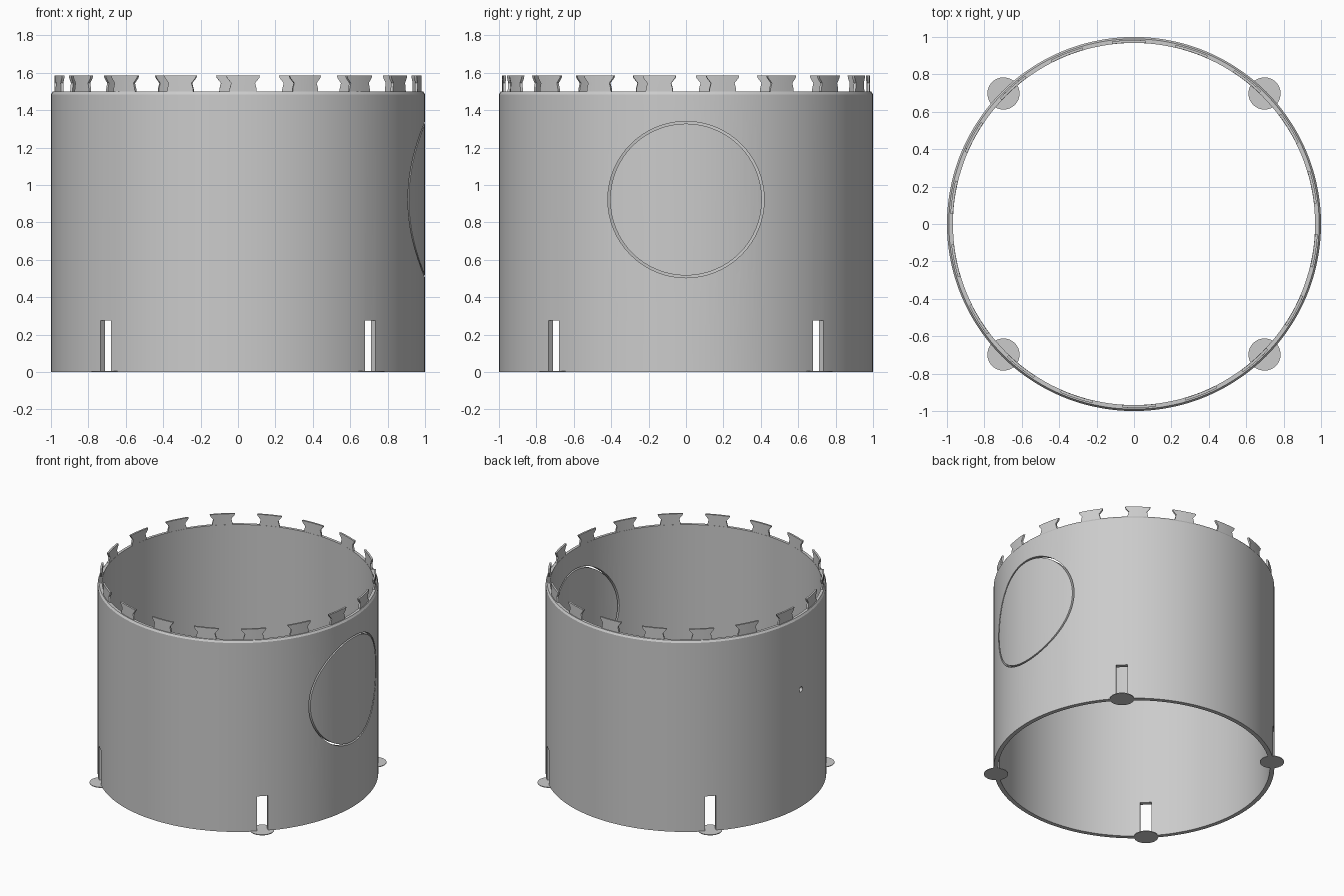
import bpy, bmesh, math
from mathutils import Matrix, Vector

cube = bpy.data.objects.get("Cube")
if cube:
    bpy.data.objects.remove(cube, do_unlink=True)

grey = bpy.data.materials.new("plain grey")
grey.use_nodes = True
COLOUR = (0.6, 0.6, 0.6, 1)
grey.diffuse_color = COLOUR
grey.node_tree.nodes["Principled BSDF"].inputs["Base Color"].default_value = COLOUR

R_OUT, R_IN, WALL_TOP = 1.0, 0.968, 1.5
SEGMENTS = 144
PANEL_Z = 0.922


def make_object(name, bm):
    bmesh.ops.recalc_face_normals(bm, faces=bm.faces)
    mesh = bpy.data.meshes.new(name)
    bm.to_mesh(mesh)
    bm.free()
    mesh.materials.append(grey)
    obj = bpy.data.objects.new(name, mesh)
    bpy.context.collection.objects.link(obj)
    return obj


def lathe(name, profile, segments):
    """Spin a closed (radius, height) profile about z."""
    bm = bmesh.new()
    rings = []
    for i in range(segments):
        a = math.tau * i / segments
        rings.append([bm.verts.new((r * math.cos(a), r * math.sin(a), z)) for r, z in profile])
    n = len(profile)
    for i in range(segments):
        here, after = rings[i], rings[(i + 1) % segments]
        for j in range(n):
            k = (j + 1) % n
            bm.faces.new((here[j], after[j], after[k], here[k]))
    return make_object(name, bm)


def cylinder(name, radius, depth, matrix, segments=48):
    bm = bmesh.new()
    bmesh.ops.create_cone(bm, cap_ends=True, segments=segments, radius1=radius,
                          radius2=radius, depth=depth, matrix=matrix)
    return make_object(name, bm)


def select_only(obj):
    bpy.ops.object.select_all(action="DESELECT")
    obj.select_set(True)
    bpy.context.view_layer.objects.active = obj


def cut(target, cutter):
    cutter.hide_render = True
    mod = target.modifiers.new("cut", "BOOLEAN")
    mod.operation, mod.solver, mod.object = "DIFFERENCE", "EXACT", cutter
    select_only(target)
    bpy.ops.object.modifier_apply(modifier=mod.name)
    bpy.data.objects.remove(cutter, do_unlink=True)


def smooth(obj):
    select_only(obj)
    bpy.ops.object.shade_smooth_by_angle(angle=math.radians(30))


# Round wall with a small chamfer on its outer rim
wall = lathe("wall", [(R_IN, 0), (R_OUT, 0), (R_OUT, WALL_TOP - 0.015),
                      (R_OUT - 0.01, WALL_TOP), (R_IN, WALL_TOP)], SEGMENTS)

# Circular seam around the side panel
seam = lathe("seam_cutter", [(0.406, -0.2), (0.418, -0.2), (0.418, 0.2), (0.406, 0.2)], 64)
seam.matrix_world = Matrix.Translation((1, 0, PANEL_Z)) @ Matrix.Rotation(math.pi / 2, 4, "Y")
bpy.context.view_layer.update()
cut(wall, seam)

# Small hole opposite the panel
cut(wall, cylinder("hole_cutter", 0.02, 0.3, Matrix.Translation((-1, 0, PANEL_Z))
                   @ Matrix.Rotation(math.pi / 2, 4, "Y"), 24))

# Four upright slots at the foot of the wall, each over a thin round foot pad
for i in range(4):
    turn = Matrix.Rotation(math.pi / 4 + i * math.pi / 2, 4, "Z")
    bm = bmesh.new()
    bmesh.ops.create_cube(bm, matrix=turn @ Matrix.Translation((1, 0, 0.0875))
                          @ Matrix.Diagonal((0.3, 0.08, 0.375, 1)))
    cut(wall, make_object("slot_cutter", bm))
    smooth(cylinder(f"foot_pad_{i + 1}", 0.086, 0.005,
                    turn @ Matrix.Translation((0.987, 0, 0.0025))))
smooth(wall)

# Ring of waisted teeth: (height, half width) outline bent around the rim
outline = [(WALL_TOP - 0.01, 0.074), (1.515, 0.072), (1.545, 0.064),
           (1.572, 0.086), (1.585, 0.09)]
STEPS = 6
bm = bmesh.new()
for t in range(18):
    centre = math.radians(t * 20 - 88.4)
    grids = []
    for radius in (R_IN + 0.001, 0.983):
        grids.append([[bm.verts.new((radius * math.cos(a), radius * math.sin(a), z))
                       for a in (centre + half * (2 * s / STEPS - 1) / radius
                                 for s in range(STEPS + 1))]
                      for z, half in outline])
    inner, outer = grids
    for grid in grids:
        for low, high in zip(grid, grid[1:]):
            for s in range(STEPS):
                bm.faces.new((low[s], low[s + 1], high[s + 1], high[s]))
    for row in (0, -1):
        for s in range(STEPS):
            bm.faces.new((inner[row][s], inner[row][s + 1], outer[row][s + 1], outer[row][s]))
    for side in (0, -1):
        for r in range(len(outline) - 1):
            bm.faces.new((inner[r][side], inner[r + 1][side], outer[r + 1][side], outer[r][side]))
smooth(make_object("rim_teeth", bm))
